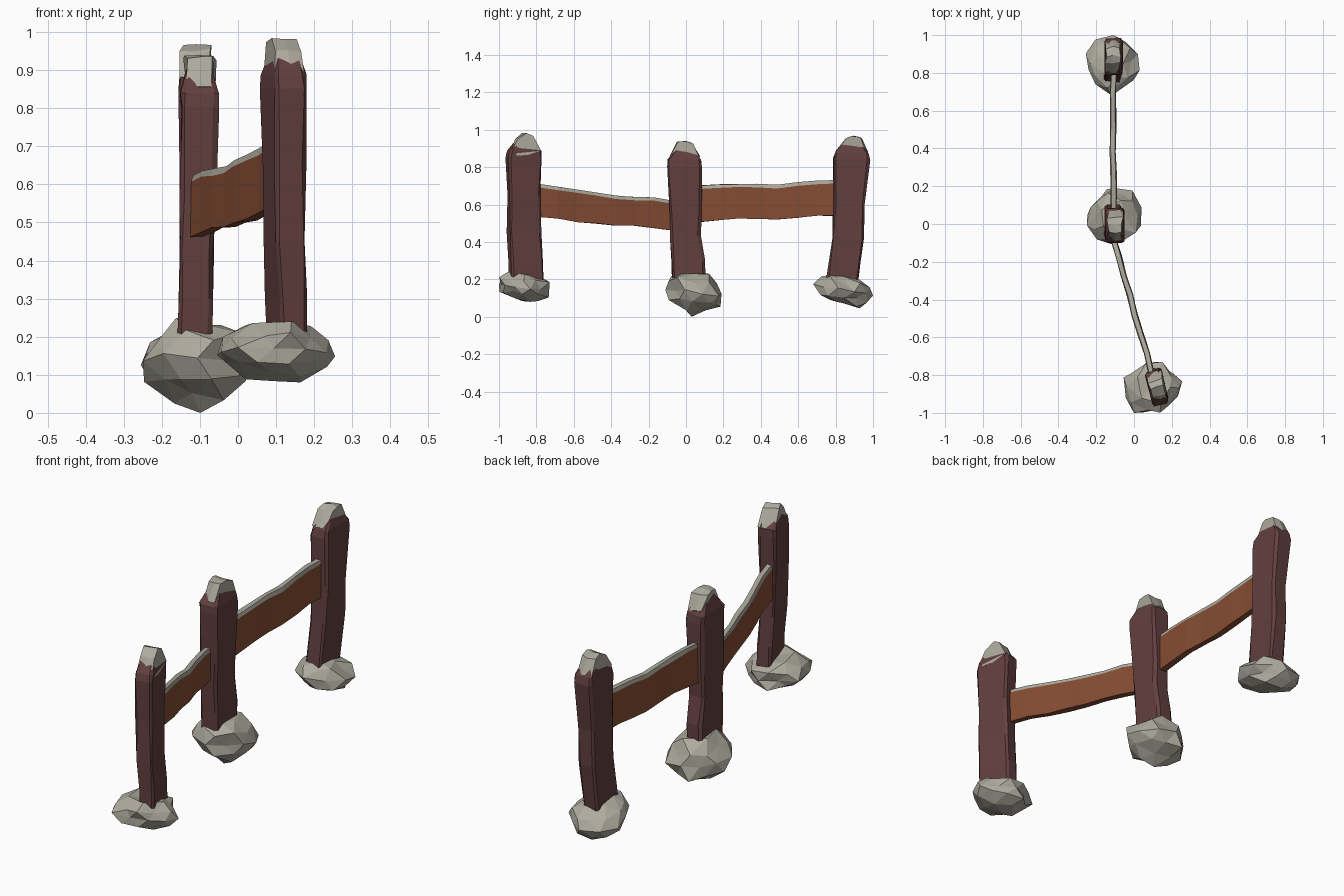
import bpy, bmesh, math, random
from mathutils import Matrix, Vector

random.seed(4)
cube = bpy.data.objects.get("Cube")
if cube:
    bpy.data.objects.remove(cube)


def material(name, rgb):
    m = bpy.data.materials.new(name)
    m.use_nodes = True
    m.diffuse_color = (*rgb, 1)
    bsdf = next(n for n in m.node_tree.nodes if n.type == 'BSDF_PRINCIPLED')
    bsdf.inputs["Base Color"].default_value = (*rgb, 1)
    bsdf.inputs["Roughness"].default_value = 0.9
    return m


STONE = material("grey stone", (0.42, 0.40, 0.34))
POST = material("dark red wood", (0.125, 0.05, 0.05))
RAIL = material("orange brown wood", (0.24, 0.075, 0.035))


def jitter(a):
    return Vector([random.uniform(-a, a) for _ in range(3)])


def finish(name, bm, mats):
    bmesh.ops.recalc_face_normals(bm, faces=bm.faces)
    mesh = bpy.data.meshes.new(name)
    bm.to_mesh(mesh)
    bm.free()
    for m in mats:
        mesh.materials.append(m)
    obj = bpy.data.objects.new(name, mesh)
    bpy.context.collection.objects.link(obj)
    return obj


def loft(name, rings, mats, side_mats=None, rough=0.0):
    """Skin closed rings of points; side_mats gives a material per side."""
    bm = bmesh.new()
    loops = [[bm.verts.new(Vector(p) + jitter(rough)) for p in r] for r in rings]
    n = len(rings[0])
    for a, b in zip(loops, loops[1:]):
        for i in range(n):
            j = (i + 1) % n
            f = bm.faces.new((a[i], a[j], b[j], b[i]))
            f.material_index = side_mats[i] if side_mats else 0
    bm.faces.new(loops[0])
    bm.faces.new(loops[-1])
    return finish(name, bm, mats)


def rock(name, low, high, shear):
    """Rough faceted boulder fitted between two corners."""
    bm = bmesh.new()
    bmesh.ops.create_icosphere(bm, subdivisions=2, radius=1)
    for v in bm.verts:
        v.co = v.co * random.uniform(0.84, 1.08) + jitter(0.08)
        v.co.z += shear * v.co.y
    for k in range(3):
        vals = [v.co[k] for v in bm.verts]
        lo, size = min(vals), max(vals) - min(vals)
        for v in bm.verts:
            v.co[k] = low[k] + (v.co[k] - lo) / size * (high[k] - low[k])
    finish(name, bm, [STONE])


def post(name, levels, turn, cap_x, cap_profile):
    """Chamfered timber through (z, x, y, half width, half depth) levels."""
    rot = Matrix.Rotation(math.radians(turn), 3, 'Z')
    rings = []
    for z, x, y, w, d in levels:
        c = 0.25 * w
        quarter = [(w, d - c), (w - c, d)]
        pts = quarter + [(-a, b) for a, b in reversed(quarter)]
        pts += [(-a, -b) for a, b in pts]
        rings.append([rot @ Vector((a, b, 0)) + Vector((x, y, z)) for a, b in pts])
    loft(name, rings, [POST], rough=0.004)

    # Stone cap folded over the tapered top
    cy = levels[-1][2]
    rings = []
    for s, grow in ((-1, 0.9), (0, 1.0), (1, 0.95)):
        rings.append([rot @ Vector((s * 0.037, (y - cy) * grow, 0))
                      + Vector((cap_x, cy, z)) for y, z in cap_profile])
    loft(name + "_cap", rings, [STONE], rough=0.007)


def rail(name, start, end, tops, bottoms):
    """Plank band with a grey top edge."""
    start, end = Vector(start), Vector(end)
    side = (end - start).orthogonal().normalized()
    n = len(tops) - 1
    rings = []
    for i, (top, bottom) in enumerate(zip(tops, bottoms)):
        c = start.lerp(end, i / n) + side * random.uniform(-0.004, 0.004)
        t = 0.016
        section = [(t, bottom), (t, top - 0.018), (t * 0.75, top),
                   (-t * 0.75, top), (-t, top - 0.018), (-t, bottom)]
        rings.append([(*(c + side * s), z) for s, z in section])
    loft(name, rings, [RAIL, STONE], [0, 1, 1, 1, 0, 0], rough=0.002)


# Base boulders
rock("front_rock", (-0.055, -1.0, 0.08), (0.255, -0.73, 0.24), -0.2)
rock("middle_rock", (-0.25, -0.11, 0.0), (0.04, 0.19, 0.25), -0.15)
rock("back_rock", (-0.255, 0.68, 0.045), (0.03, 1.0, 0.225), -0.3)

# Upright posts with caps
post("front_post",
     [(0.15, 0.13, -0.85, 0.036, 0.088), (0.3, 0.127, -0.855, 0.036, 0.088),
      (0.45, 0.122, -0.865, 0.04, 0.087), (0.65, 0.121, -0.868, 0.042, 0.085),
      (0.85, 0.121, -0.867, 0.044, 0.092), (0.885, 0.121, -0.866, 0.042, 0.086),
      (0.95, 0.122, -0.865, 0.032, 0.038)], 13, 0.123,
     [(-0.945, 0.885), (-0.91, 0.95), (-0.86, 0.985), (-0.825, 0.97),
      (-0.78, 0.89), (-0.82, 0.87), (-0.91, 0.87)])
post("middle_post",
     [(0.15, -0.115, 0.018, 0.043, 0.088), (0.3, -0.11, 0.012, 0.043, 0.09),
      (0.43, -0.11, -0.004, 0.044, 0.08), (0.55, -0.107, -0.004, 0.046, 0.085),
      (0.8, -0.1, -0.01, 0.05, 0.093), (0.84, -0.1, -0.01, 0.049, 0.09),
      (0.905, -0.1, -0.005, 0.034, 0.042)], 0, -0.1,
     [(-0.088, 0.855), (-0.045, 0.93), (0.0, 0.942), (0.035, 0.93),
      (0.078, 0.855), (0.05, 0.83), (-0.06, 0.83)])
post("back_post",
     [(0.15, -0.115, 0.83, 0.043, 0.085), (0.22, -0.113, 0.84, 0.043, 0.085),
      (0.42, -0.11, 0.865, 0.043, 0.085), (0.6, -0.108, 0.87, 0.045, 0.082),
      (0.84, -0.108, 0.885, 0.048, 0.097), (0.875, -0.108, 0.886, 0.046, 0.09),
      (0.93, -0.11, 0.89, 0.034, 0.045)], 0, -0.112,
     [(0.8, 0.88), (0.85, 0.952), (0.89, 0.966), (0.935, 0.957),
      (0.974, 0.88), (0.94, 0.86), (0.83, 0.86)])

# Sagging rails
rail("front_rail", (0.095, -0.79), (-0.112, -0.07),
     [0.71, 0.695, 0.68, 0.665, 0.648, 0.64, 0.637, 0.622],
     [0.535, 0.525, 0.507, 0.498, 0.488, 0.487, 0.475, 0.462])
rail("back_rail", (-0.11, 0.06), (-0.11, 0.81),
     [0.7, 0.708, 0.71, 0.71, 0.705, 0.718, 0.727, 0.73],
     [0.505, 0.515, 0.525, 0.525, 0.52, 0.53, 0.54, 0.54])
